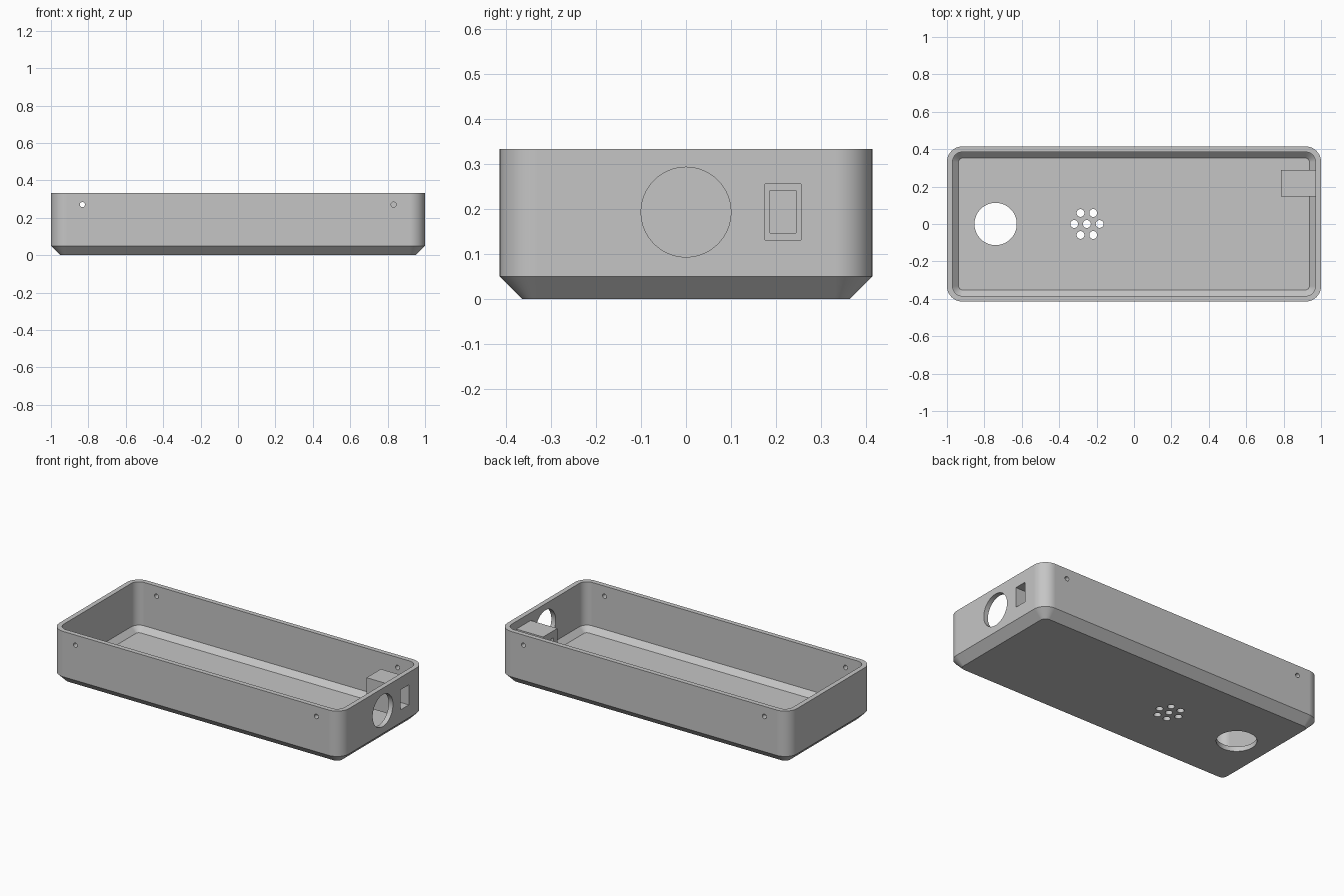
import bpy, bmesh, math
from mathutils import Matrix, Vector

cube = bpy.data.objects.get("Cube")
if cube:
    bpy.data.objects.remove(cube, do_unlink=True)

HALF_X, HALF_Y, HEIGHT, RADIUS = 1.0, 0.415, 0.333, 0.083
WALL, CHAMFER = 0.03, 0.05
INNER = CHAMFER + WALL * math.tan(math.pi / 8)   # keeps the sloped wall equally thick

grey = bpy.data.materials.new("plain grey")
grey.use_nodes = True
grey.diffuse_color = (0.56, 0.56, 0.56, 1)
grey.node_tree.nodes["Principled BSDF"].inputs["Base Color"].default_value = (0.56, 0.56, 0.56, 1)


def make_object(name, bm):
    bmesh.ops.recalc_face_normals(bm, faces=bm.faces)
    mesh = bpy.data.meshes.new(name)
    bm.to_mesh(mesh)
    bm.free()
    mesh.materials.append(grey)
    obj = bpy.data.objects.new(name, mesh)
    bpy.context.collection.objects.link(obj)
    return obj


def box(name, low, high):
    bm = bmesh.new()
    low, high = Vector(low), Vector(high)
    bmesh.ops.create_cube(bm, size=1, matrix=Matrix.Translation((low + high) / 2)
                          @ Matrix.Diagonal((high - low).to_4d()))
    return make_object(name, bm)


def cylinder(name, centre, radius, length, axis, sides=48):
    bm = bmesh.new()
    turn = Vector((0, 0, 1)).rotation_difference(Vector(axis)).to_matrix().to_4x4()
    bmesh.ops.create_cone(bm, cap_ends=True, segments=sides, radius1=radius, radius2=radius,
                          depth=length, matrix=Matrix.Translation(centre) @ turn)
    return make_object(name, bm)


def rounded_ring(bm, inset, z, steps=12):
    # Rounded rectangle, inset from the outer wall line
    r = RADIUS - inset
    verts = []
    for corner, (sx, sy) in enumerate([(1, 1), (-1, 1), (-1, -1), (1, -1)]):
        for i in range(steps + 1):
            a = math.pi / 2 * (corner + i / steps)
            verts.append(bm.verts.new((sx * (HALF_X - RADIUS) + r * math.cos(a),
                                       sy * (HALF_Y - RADIUS) + r * math.sin(a), z)))
    return verts


def combine(target, tool, operation):
    mod = target.modifiers.new(operation, "BOOLEAN")
    mod.operation, mod.solver, mod.object = operation, "EXACT", tool
    bpy.context.view_layer.objects.active = target
    bpy.ops.object.modifier_apply(modifier=mod.name)
    bpy.data.objects.remove(tool, do_unlink=True)


# Open tray: one wall profile lofted around the rounded outline
bm = bmesh.new()
profile = [(CHAMFER, 0), (0, CHAMFER), (0, HEIGHT), (WALL, HEIGHT), (WALL, INNER), (INNER, WALL)]
rings = [rounded_ring(bm, inset, z) for inset, z in profile]
for a, b in zip(rings, rings[1:]):
    for i in range(len(a)):
        j = (i + 1) % len(a)
        bm.faces.new((a[i], a[j], b[j], b[i]))
bm.faces.new(rings[0])
bm.faces.new(rings[-1])
case = make_object("case", bm)

# Switch housing inside the right-hand wall, with its stepped opening
combine(case, box("switch_housing", (0.785, 0.147, 0.1), (0.985, 0.288, 0.285)), "UNION")
combine(case, box("switch_pocket", (0.815, 0.176, 0.131), (1.1, 0.256, 0.256)), "DIFFERENCE")
combine(case, box("wire_slot", (0.7, 0.187, 0.146), (0.9, 0.245, 0.241)), "DIFFERENCE")

# Round port in the end wall and large hole in the floor
combine(case, cylinder("end_port", (1, 0, 0.193), 0.1, 0.2, (1, 0, 0), 64), "DIFFERENCE")
combine(case, cylinder("floor_hole", (-0.74, 0, 0), 0.113, 0.2, (0, 0, 1), 64), "DIFFERENCE")

# Screw holes in the long walls
for sx in (-1, 1):
    for sy in (-1, 1):
        combine(case, cylinder("screw_hole", (sx * 0.832, sy * 0.4, 0.27), 0.014, 0.1,
                               (0, 1, 0), 24), "DIFFERENCE")

# Sound holes: one in the middle and six around it
spots = [(0, 0)] + [(0.068 * math.cos(k * math.pi / 3), 0.068 * math.sin(k * math.pi / 3))
                    for k in range(6)]
for x, y in spots:
    combine(case, cylinder("sound_hole", (x - 0.252, y, 0), 0.021, 0.2, (0, 0, 1), 24),
            "DIFFERENCE")

# Smooth rounded corners, crisp edges elsewhere
bpy.ops.object.select_all(action="DESELECT")
case.select_set(True)
bpy.context.view_layer.objects.active = case
bpy.ops.object.shade_smooth_by_angle(angle=math.radians(30))
case.modifiers.new("flat walls", "WEIGHTED_NORMAL").keep_sharp = True
